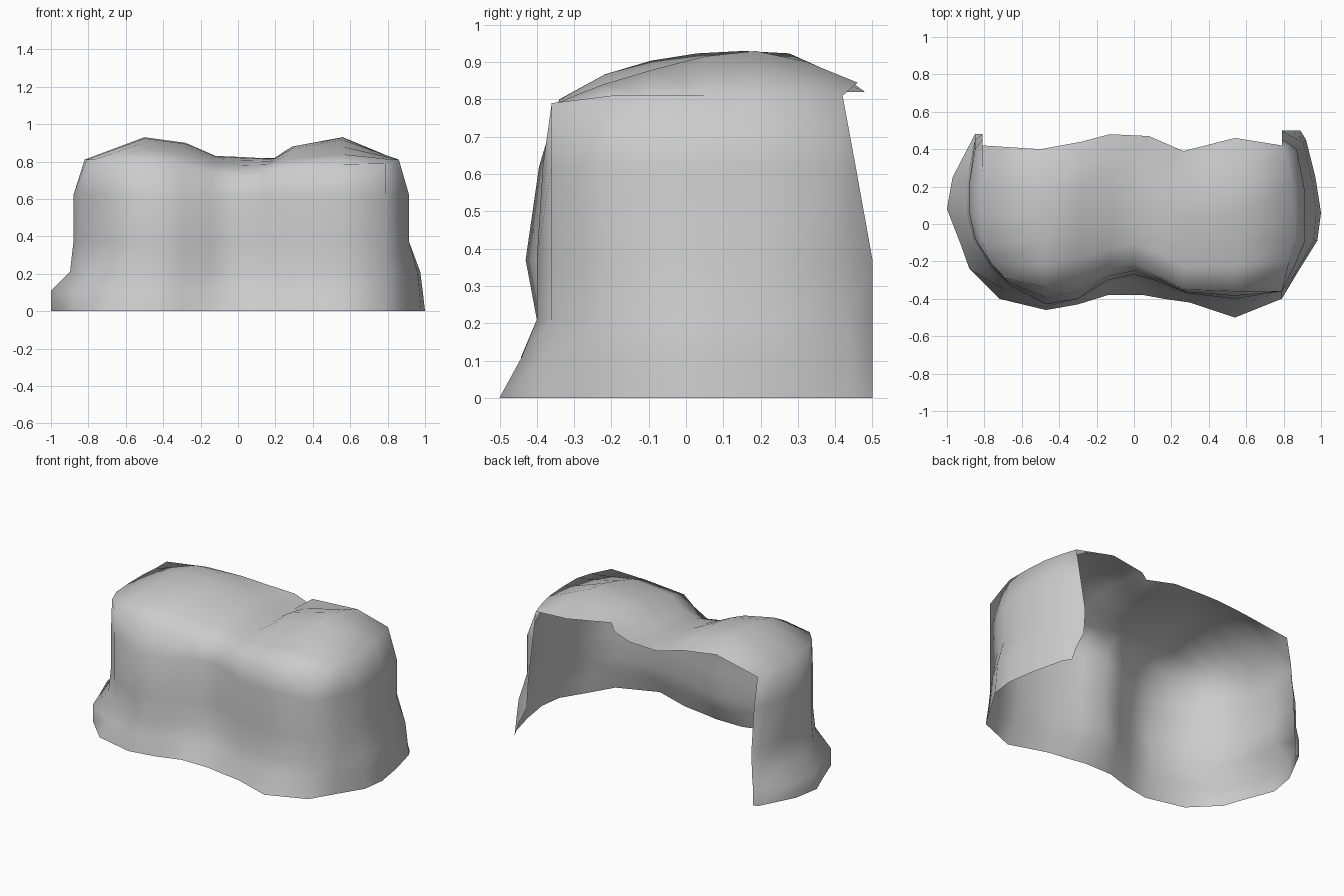
import bpy, bmesh, math

if "Cube" in bpy.data.objects:
    bpy.data.objects.remove(bpy.data.objects["Cube"])

# Plan outlines of the wall, from left rear, around the front, to right rear
base = [(-.82,.48),(-.85,.48),(-.97,.25),(-1,.08),(-.93,-.1),(-.88,-.24),
        (-.72,-.40),(-.47,-.46),(-.3,-.43),(-.14,-.38),(.05,-.38),(.16,-.40),
        (.3,-.42),(.54,-.5),(.79,-.40),
        (.88,-.25),(.98,-.09),(1,.06),(.97,.25),(.92,.45),(.89,.5)]
waist = [(-.81,.48),(-.85,.45),(-.88,.22),(-.88,.06),(-.85,-.08),(-.77,-.21),
         (-.66,-.33),(-.47,-.43),(-.3,-.40),(-.14,-.30),(0,-.27),(.14,-.31),
         (.28,-.37),(.54,-.40),(.79,-.36),
         (.87,-.2),(.915,-.09),(.915,.06),(.91,.2),(.87,.4),(.79,.5)]
shoulder = [(-.81,.42),(-.81,.3),(-.82,.2),(-.82,.05),(-.81,-.1),(-.77,-.2),
            (-.69,-.29),(-.47,-.34),(-.3,-.31),(-.14,-.25),(0,-.22),(.14,-.28),
            (.26,-.35),(.54,-.36),(.79,-.36),
            (.83,-.2),(.86,-.1),(.86,.05),(.85,.2),(.82,.33),(.79,.42)]
SIDE, FRONT = 6, 9
front_z = [.80,.80,.78,.74,.73,.75,.77,.785,.79]

# Roof columns: crest height, rear height, rear depth, mid x and rear x
crest = [0,.93,.90,.83,.825,.815,.88,.93,0]
rear_z = [0,.865,.85,.82,.82,.82,.865,.845,0]
rear_y = [0,.40,.44,.48,.47,.40,.39,.46,0]
mid_x = [0,-.50,-.28,-.12,.0,.19,.29,.56,0]
rear_x = [0,-.50,-.28,-.13,.08,.24,.265,.54,0]
rise_left = [0,.52,.8,.95,1,.95]
rise_right = [0,.38,.66,.9,1,.8]


def mix(a, b, t):
    return a + (b - a) * t


def blend(p, q, left, front, right):
    out = []
    for i, (a, b) in enumerate(zip(p, q)):
        t = left if i < SIDE else front if i < SIDE + FRONT else right
        out.append((mix(a[0], b[0], t), mix(a[1], b[1], t)))
    return out


bm = bmesh.new()


def ring(points, z):
    return [bm.verts.new((x, y, z)) for x, y in points]


def skin(rows):
    for a, b in zip(rows, rows[1:]):
        for i in range(len(a) - 1):
            bm.faces.new((a[i], a[i + 1], b[i + 1], b[i]))


# Wall wrapping three sides, open at the rear, flared at the foot
flare = blend(base, waist, 0, .6, .15)
neck = [(x, max(y, -.40)) for x, y in blend(base, waist, .85, 1, .3)]
flare[-1], neck[-1] = (.85, .5), (.80, .5)
upper = blend(waist, shoulder, 0, .4, 0)
for i in (0, -1):
    upper[i] = (upper[i][0], .455)
upper[1] = (-.85, .40)
walls = [ring(base, 0), ring(flare, .11), ring(neck, .21),
         ring(waist, .37), ring(upper, .62), ring(shoulder, .81)]
for v, z in zip(walls[-1][SIDE:SIDE + FRONT], front_z):
    v.co.z = z
skin(walls)

# Roof spanning the shoulder line, with two crests and a valley
top = walls[-1]
rows = [top[SIDE:SIDE + FRONT]]
for j in range(1, SIDE + 1):
    s = j / SIDE
    row = [top[SIDE - j]]
    for k in range(1, FRONT - 1):
        start = top[SIDE + k].co
        rise = rise_right if k > 5 else rise_left
        x = rear_x[k] if j == SIDE else mix(start.x, mid_x[k], min(1, s * 2))
        y = mix(start.y, rear_y[k], s)
        z = rear_z[k] if j == SIDE else mix(start.z, crest[k], rise[j])
        row.append(bm.verts.new((x, y, z)))
    row.append(top[SIDE + FRONT - 1 + j])
    rows.append(row)
skin(rows)

bmesh.ops.recalc_face_normals(bm, faces=bm.faces)
mesh = bpy.data.meshes.new("curved_cover")
bm.to_mesh(mesh)
bm.free()
cover = bpy.data.objects.new("curved_cover", mesh)
bpy.context.collection.objects.link(cover)
bpy.context.view_layer.objects.active = cover
cover.select_set(True)
bpy.ops.object.shade_smooth_by_angle(angle=math.radians(85))
